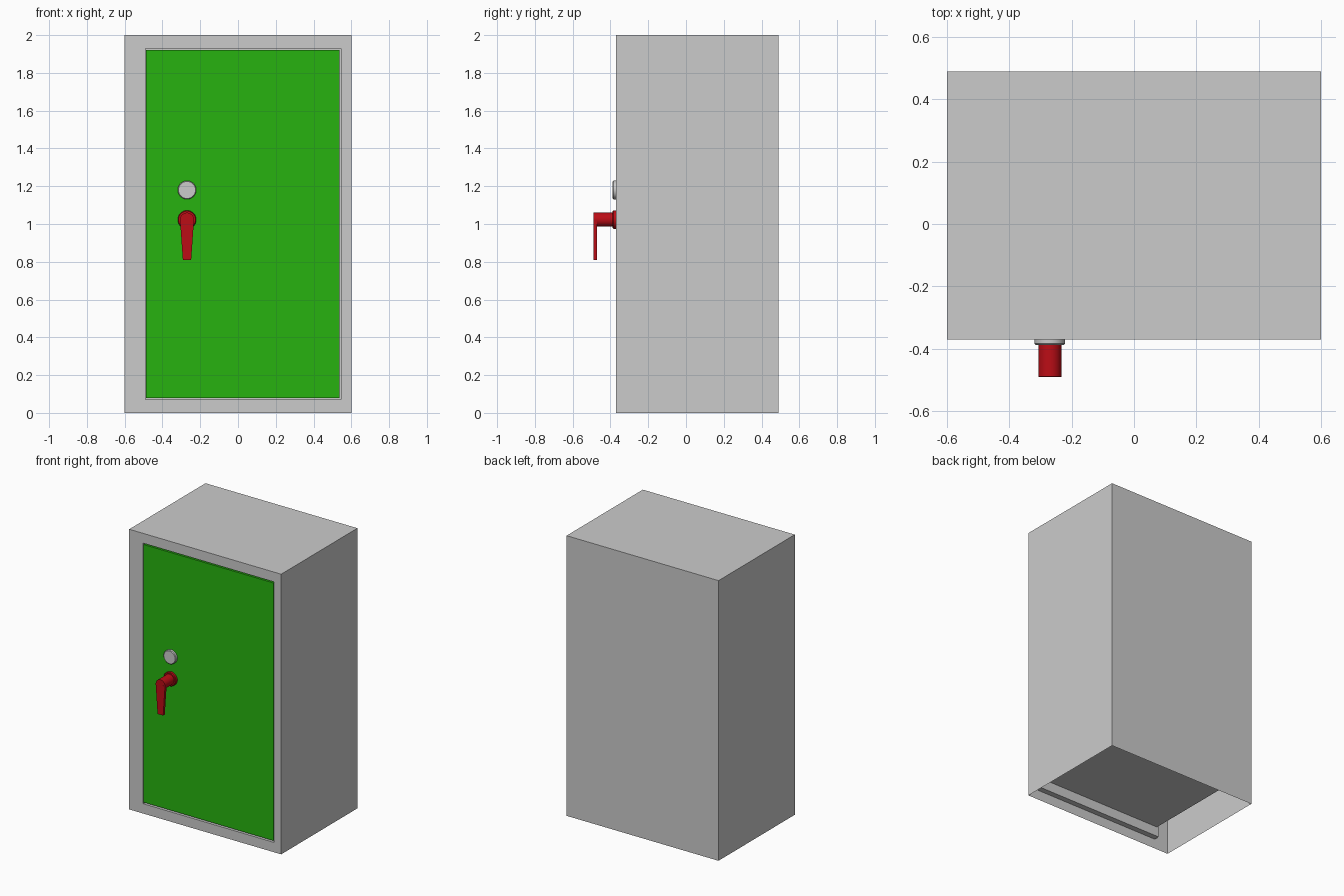
import bpy, bmesh, math
from mathutils import Matrix

if "Cube" in bpy.data.objects:
    bpy.data.objects.remove(bpy.data.objects["Cube"])

FRONT, BACK = -0.37, 0.49
PX = -0.27  # x of the lock and handle


def material(name, rgb):
    m = bpy.data.materials.new(name)
    m.diffuse_color = (*rgb, 1)
    m.use_nodes = True
    m.node_tree.nodes["Principled BSDF"].inputs["Base Color"].default_value = m.diffuse_color
    return m


def make(name, bm, mat=None, smooth=False):
    me = bpy.data.meshes.new(name)
    bm.to_mesh(me)
    bm.free()
    ob = bpy.data.objects.new(name, me)
    bpy.context.collection.objects.link(ob)
    if mat:
        me.materials.append(mat)
    if smooth:
        bpy.ops.object.select_all(action='DESELECT')
        ob.select_set(True)
        bpy.context.view_layer.objects.active = ob
        bpy.ops.object.shade_smooth_by_angle(angle=math.radians(35))
    return ob


def rect(bm, x0, x1, z0, z1, y):
    return [bm.verts.new((x, y, z)) for x, z in ((x0, z0), (x1, z0), (x1, z1), (x0, z1))]


def disc(name, z, y0, y1, r, mat=None, bevel=0.0):
    bm = bmesh.new()
    rot = Matrix.Translation((PX, (y0 + y1) / 2, z)) @ Matrix.Rotation(math.pi / 2, 4, 'X')
    bmesh.ops.create_cone(bm, cap_ends=True, segments=32, radius1=r, radius2=r,
                          depth=abs(y1 - y0), matrix=rot)
    if bevel:
        rim = [e for e in bm.edges if all(abs(v.co.y - y0) < 1e-4 for v in e.verts)]
        bmesh.ops.bevel(bm, geom=rim, offset=bevel, segments=1, affect='EDGES')
    return make(name, bm, mat, True)


green = material("door_green", (0.02, 0.45, 0.005))
red = material("handle_red", (0.5, 0.004, 0.008))

# Cabinet: one open-bottomed sheet running round the front into the door recess and cavity
bm = bmesh.new()
loops = [rect(bm, *r) for r in (
    (-0.6, 0.6, 0, 2, BACK),
    (-0.6, 0.6, 0, 2, FRONT),
    (-0.49, 0.545, 0.07, 1.93, FRONT),
    (-0.49, 0.545, 0.07, 1.93, -0.33),
    (-0.475, 0.50, 0.14, 1.86, -0.33),
    (-0.475, 0.50, 0.14, 1.86, 0.42))]
bm.faces.new(loops[0][::-1])
for n, (a, b) in enumerate(zip(loops, loops[1:])):
    for i in range(4):
        if n == 0 and i == 0:
            continue  # open underside
        j = (i + 1) % 4
        bm.faces.new((a[i], a[j], b[j], b[i]))
bm.faces.new(loops[-1])
make("cabinet", bm)

# Door slab, set in the recess with a narrow gap
bm = bmesh.new()
bmesh.ops.create_cube(bm, size=1)
for v in bm.verts:
    v.co = (0.537 if v.co.x > 0 else -0.487,
            -0.332 if v.co.y > 0 else FRONT + 0.002,
            1.92 if v.co.z > 0 else 0.08)
make("door", bm, green)

# Lock and handle base plates, handle shaft
disc("lock", 1.18, -0.388, -0.36, 0.049, None, 0.004)
disc("handle_base", 1.023, -0.388, -0.36, 0.049, red, 0.004)
disc("handle_shaft", 1.023, -0.49, -0.38, 0.037, red)

# Tapered lever hanging from the shaft end
bm = bmesh.new()
bmesh.ops.create_cube(bm, size=1)
for v in bm.verts:
    top = v.co.z > 0
    v.co = (PX + math.copysign(0.037 if top else 0.022, v.co.x),
            -0.472 if v.co.y > 0 else -0.4905,
            1.023 if top else 0.81)
make("handle_lever", bm, red)
